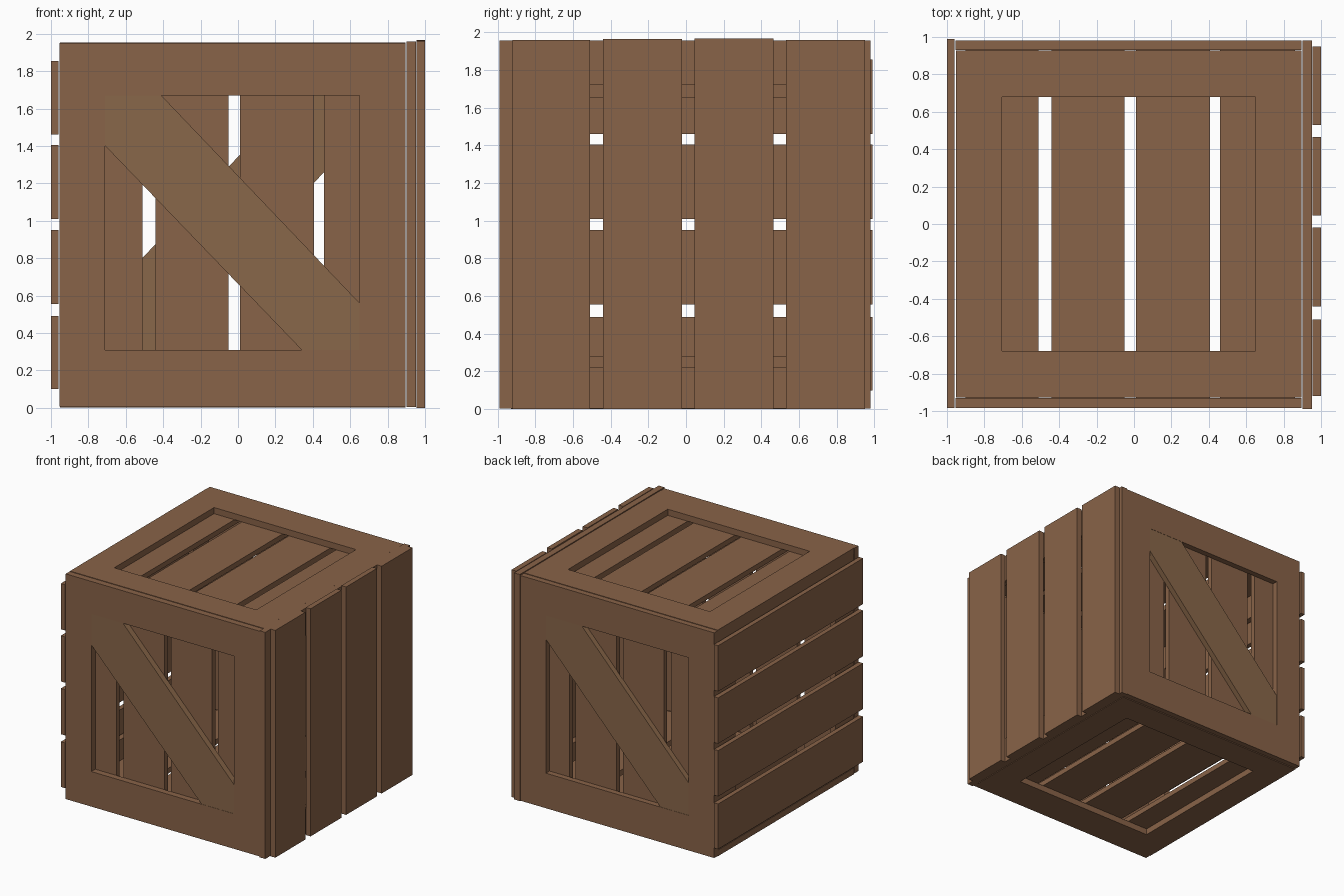
import bpy, bmesh
from mathutils import Vector

if "Cube" in bpy.data.objects:
    bpy.data.objects.remove(bpy.data.objects["Cube"])


def material(name, color):
    m = bpy.data.materials.new(name)
    m.diffuse_color = color
    m.use_nodes = True
    m.node_tree.nodes["Principled BSDF"].inputs["Base Color"].default_value = m.diffuse_color
    return m


WOOD = material("wood", (0.25, 0.125, 0.065, 1))
BRACE = material("brace_wood", (0.25, 0.135, 0.067, 1))


def place(axis, u, v, d):
    # panel coordinates (u, v) plus depth d along the panel's axis
    return Vector({"x": (d, u, v), "y": (u, d, v), "z": (u, v, d)}[axis])


def finish(name, bm, mat):
    bmesh.ops.recalc_face_normals(bm, faces=bm.faces)
    mesh = bpy.data.meshes.new(name)
    bm.to_mesh(mesh)
    bm.free()
    mesh.materials.append(mat)
    bpy.context.collection.objects.link(bpy.data.objects.new(name, mesh))


def prism(name, axis, outline, d0, d1, mat=WOOD):
    bm = bmesh.new()
    a, b = [[bm.verts.new(place(axis, u, v, d)) for u, v in outline] for d in (d0, d1)]
    bm.faces.new(a)
    bm.faces.new(b)
    for i in range(len(a)):
        j = (i + 1) % len(a)
        bm.faces.new((a[i], a[j], b[j], b[i]))
    finish(name, bm, mat)


def rect(u0, u1, v0, v1):
    return [(u0, v0), (u1, v0), (u1, v1), (u0, v1)]


def frame(name, axis, outer, inner, d0, d1):
    # square ring with a rectangular opening
    bm = bmesh.new()
    o0, o1, i0, i1 = [[bm.verts.new(place(axis, u, v, d)) for u, v in rect(*r)]
                      for r in (outer, inner) for d in (d0, d1)]
    for k in range(4):
        n = (k + 1) % 4
        for p, q in ((o0, o1), (i0, i1), (o0, i0), (o1, i1)):
            bm.faces.new((p[k], p[n], q[n], q[k]))
    finish(name, bm, WOOD)


COLUMNS = [(-0.90, -0.51), (-0.44, -0.05), (0.01, 0.405), (0.46, 0.86)]

# Front and back panels: frame outside, upright planks inside
for side, s in (("front", -1), ("back", 1)):
    outer_d = 0.985 if s < 0 else 0.98
    frame(side + "_frame", "y", (-0.955, 0.895, 0.008, 1.95),
          (-0.71, 0.65, 0.31, 1.67), s * outer_d, s * 0.931)
    for i, (a, b) in enumerate(COLUMNS):
        prism(f"{side}_plank_{i + 1}", "y", rect(a, b, 0.10, 1.85), s * 0.93, s * 0.885)

# Diagonal braces, opposite directions as seen from the front
prism("front_brace", "y", [(-0.71, 1.40), (-0.71, 1.67), (-0.41, 1.67),
      (0.65, 0.56), (0.65, 0.31), (0.34, 0.31)], -0.983, -0.931, BRACE)
prism("back_brace", "y", [(0.65, 1.46), (0.65, 1.67), (0.31, 1.67),
      (-0.71, 0.59), (-0.71, 0.31), (-0.44, 0.31)], 0.978, 0.931, BRACE)

# Top and bottom panels: frame outside, planks inside
for side, d0, d1, d2 in (("top", 1.953, 1.90, 1.855), ("bottom", 0.002, 0.055, 0.10)):
    frame(side + "_frame", "z", (-0.953, 0.895, -0.928, 0.928),
          (-0.705, 0.65, -0.68, 0.68), d0, d1)
    for i, (a, b) in enumerate(COLUMNS):
        prism(f"{side}_plank_{i + 1}", "z", rect(a, b, -0.88, 0.88), d1, d2)

# Right panel: upright planks outside, frame inside
frame("right_frame", "x", (-0.99, 0.98, 0.003, 1.957), (-0.70, 0.70, 0.225, 1.72), 0.90, 0.953)
for i, (a, b) in enumerate([(-0.92, -0.51), (-0.44, -0.02), (0.045, 0.465), (0.53, 0.95)]):
    prism(f"right_plank_{i + 1}", "x", rect(a, b, 0, 1.96 + 0.003 * (i % 3)), 0.955, 1.0)

# Left panel: level planks outside, frame inside
frame("left_frame", "x", (-0.928, 0.928, 0.056, 1.899), (-0.68, 0.68, 0.28, 1.65), -0.95, -0.90)
for i, (a, b) in enumerate([(0.10, 0.49), (0.555, 0.95), (1.01, 1.405), (1.46, 1.855)]):
    prism(f"left_plank_{i + 1}", "x", rect(-0.985, 0.99, a, b), -1.0, -0.96)
